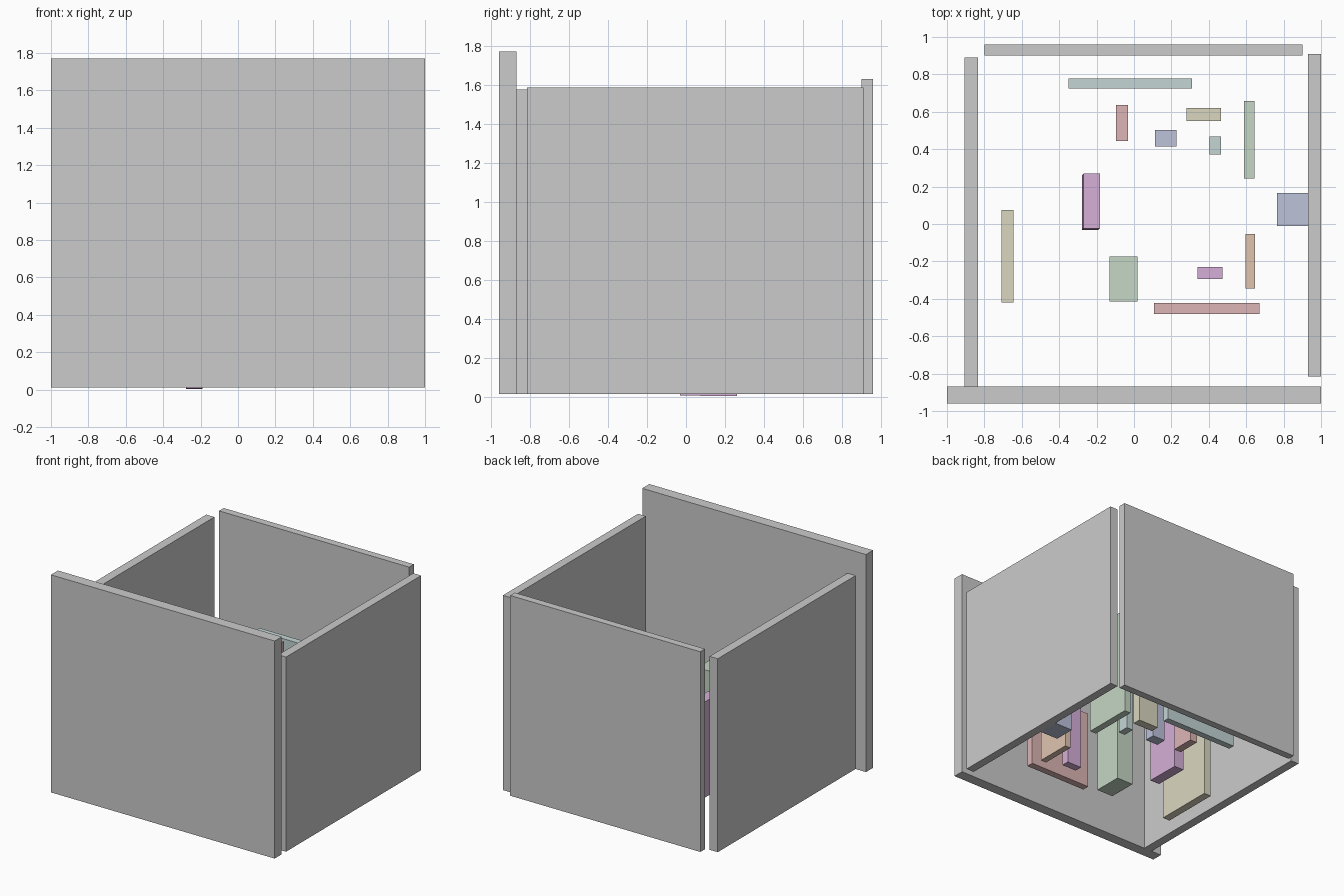
import bpy

FLOOR = 0.012


def box(name, x0, x1, y0, y1, z1, color=None, z0=FLOOR):
    """Axis-aligned box between the given limits."""
    bpy.ops.mesh.primitive_cube_add(
        size=1, location=((x0 + x1) / 2, (y0 + y1) / 2, (z0 + z1) / 2))
    ob = bpy.context.object
    ob.name = name
    ob.scale = (x1 - x0, y1 - y0, z1 - z0)
    if color:
        ob.data.materials.append(MATERIALS[color])
    return ob


# Pastel colours shared by the furniture blocks
PALETTE = {
    "red": (0.72, 0.46, 0.46, 1),
    "orange": (0.74, 0.56, 0.44, 1),
    "yellow": (0.70, 0.68, 0.53, 1),
    "green": (0.56, 0.68, 0.56, 1),
    "teal": (0.55, 0.67, 0.66, 1),
    "blue": (0.51, 0.54, 0.70, 1),
    "purple": (0.67, 0.43, 0.69, 1),
}
MATERIALS = {}
for cname, rgba in PALETTE.items():
    MATERIALS[cname] = bpy.data.materials.new(cname)
    MATERIALS[cname].diffuse_color = rgba

# Four room walls of differing height
box("front_wall", -1.0, 1.0, -0.96, -0.87, 1.77)
box("back_wall", -0.80, 0.90, 0.90, 0.96, 1.63)
box("left_wall", -0.907, -0.834, -0.87, 0.89, 1.575)
box("right_wall", 0.93, 1.0, -0.815, 0.91, 1.585)

# Upright blocks standing inside the room: x0, x1, y0, y1, top, colour
BLOCKS = [
    ("back_panel", -0.35, 0.31, 0.725, 0.778, 0.85, "teal"),
    ("back_left_post", -0.097, -0.033, 0.444, 0.637, 0.88, "red"),
    ("back_right_slab", 0.282, 0.466, 0.55, 0.62, 0.80, "yellow"),
    ("middle_post", 0.113, 0.228, 0.415, 0.502, 0.80, "blue"),
    ("small_post", 0.405, 0.465, 0.372, 0.468, 0.80, "teal"),
    ("right_panel", 0.587, 0.645, 0.243, 0.658, 0.91, "green"),
    ("left_panel", -0.709, -0.644, -0.42, 0.075, 0.80, "yellow"),
    ("centre_block", -0.13, 0.02, -0.415, -0.174, 0.85, "green"),
    ("right_slab", 0.596, 0.647, -0.345, -0.053, 0.78, "orange"),
    ("front_slab", 0.34, 0.473, -0.294, -0.23, 0.78, "purple"),
    ("front_panel", 0.107, 0.67, -0.48, -0.422, 0.66, "red"),
    ("wall_block", 0.765, 0.935, -0.01, 0.166, 0.78, "blue"),
]
for name, *limits in BLOCKS:
    box(name, *limits)

# Slightly leaning block whose corner touches the ground
lean = box("leaning_block", -0.274, -0.186, -0.027, 0.265, 0.77, "purple", z0=0.004)
lean.rotation_euler = (-0.010, 0.012, 0)
